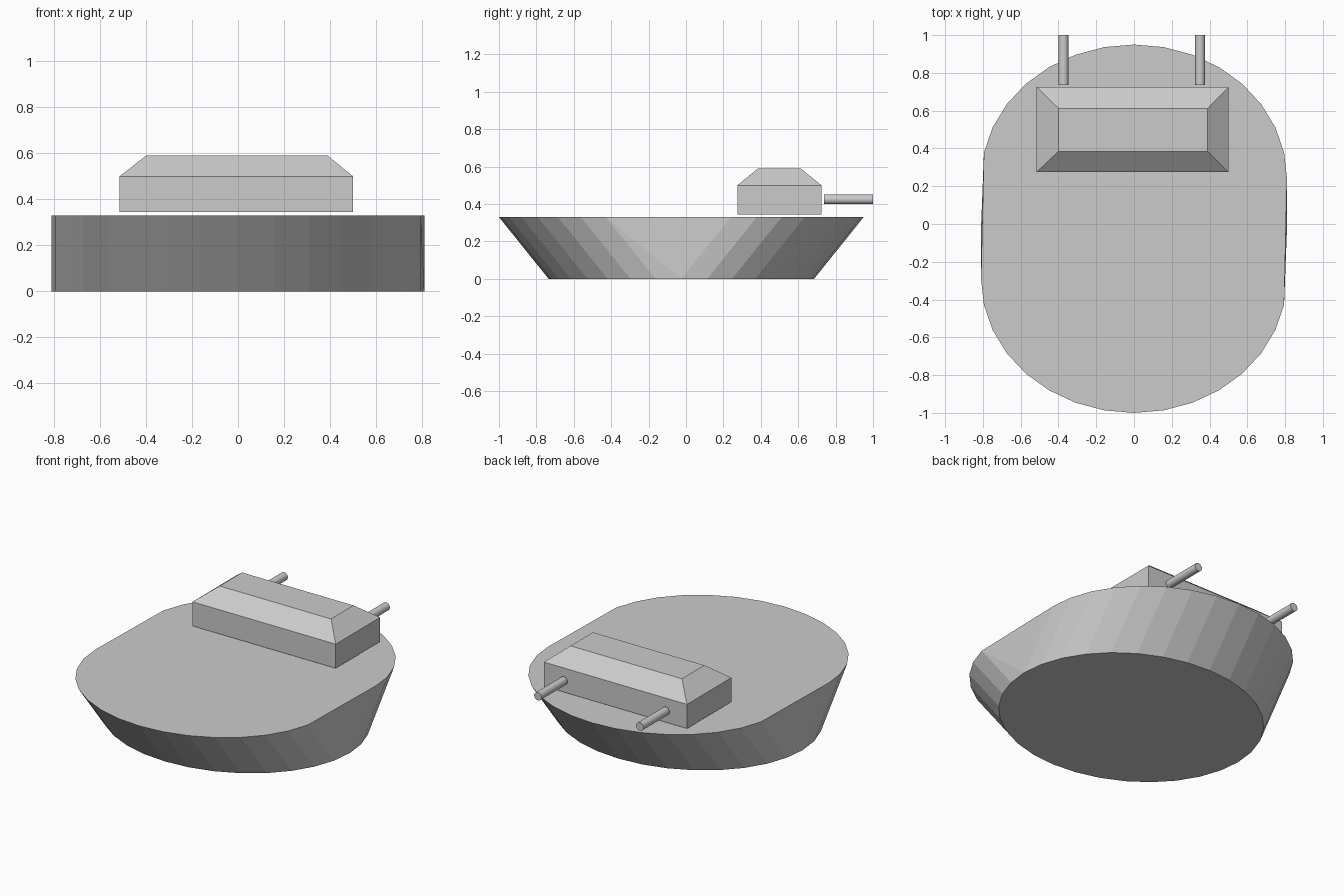
import bpy, bmesh
from math import cos, sin, pi

if "Cube" in bpy.data.objects:
    bpy.data.objects.remove(bpy.data.objects["Cube"])


def make_object(name, bm):
    bmesh.ops.recalc_face_normals(bm, faces=bm.faces)
    mesh = bpy.data.meshes.new(name)
    bm.to_mesh(mesh)
    bm.free()
    obj = bpy.data.objects.new(name, mesh)
    bpy.context.collection.objects.link(obj)
    return obj


def loft(name, rings, split=()):
    """Skin closed rings of points and cap both ends."""
    bm = bmesh.new()
    loops = [[bm.verts.new(p) for p in ring] for ring in rings]
    n = len(loops[0])
    for low, high in zip(loops, loops[1:]):
        for i in range(n):
            j = (i + 1) % n
            if i in split:
                bm.faces.new((low[i], low[j], high[i]))
                bm.faces.new((low[j], high[j], high[i]))
            else:
                bm.faces.new((low[i], low[j], high[j], high[i]))
    bm.faces.new(loops[0][::-1])
    bm.faces.new(loops[-1])
    return make_object(name, bm)


def rectangle(x0, x1, y0, y1, z):
    return [(x0, y0, z), (x1, y0, z), (x1, y1, z), (x0, y1, z)]


# Hull: an oval base whose two halves are pulled apart at deck level
SIDES = 32


def oval(z, spread):
    points = []
    for i in range(SIDES):
        a = 2 * pi * i / SIDES
        shift = spread if i < SIDES // 2 else -spread
        points.append((0.81 * cos(a), -0.025 + 0.71 * sin(a) + shift, z))
    return points


loft("hull", [oval(0, 0), oval(0.33, 0.265)], split=(SIDES // 2 - 1, SIDES - 1))

# Turret: box with a bevelled roof, floating just above the deck
loft("turret", [rectangle(-0.515, 0.50, 0.275, 0.725, 0.345),
                rectangle(-0.515, 0.50, 0.275, 0.725, 0.50),
                rectangle(-0.40, 0.39, 0.385, 0.612, 0.59)])

# Gun barrels
for side, x in (("left", -0.373), ("right", 0.35)):
    bpy.ops.mesh.primitive_cylinder_add(vertices=32, radius=0.026, depth=0.263,
                                        location=(x, 0.8685, 0.425),
                                        rotation=(pi / 2, 0, 0))
    bpy.context.object.name = side + "_barrel"
    bpy.ops.object.shade_smooth_by_angle()
